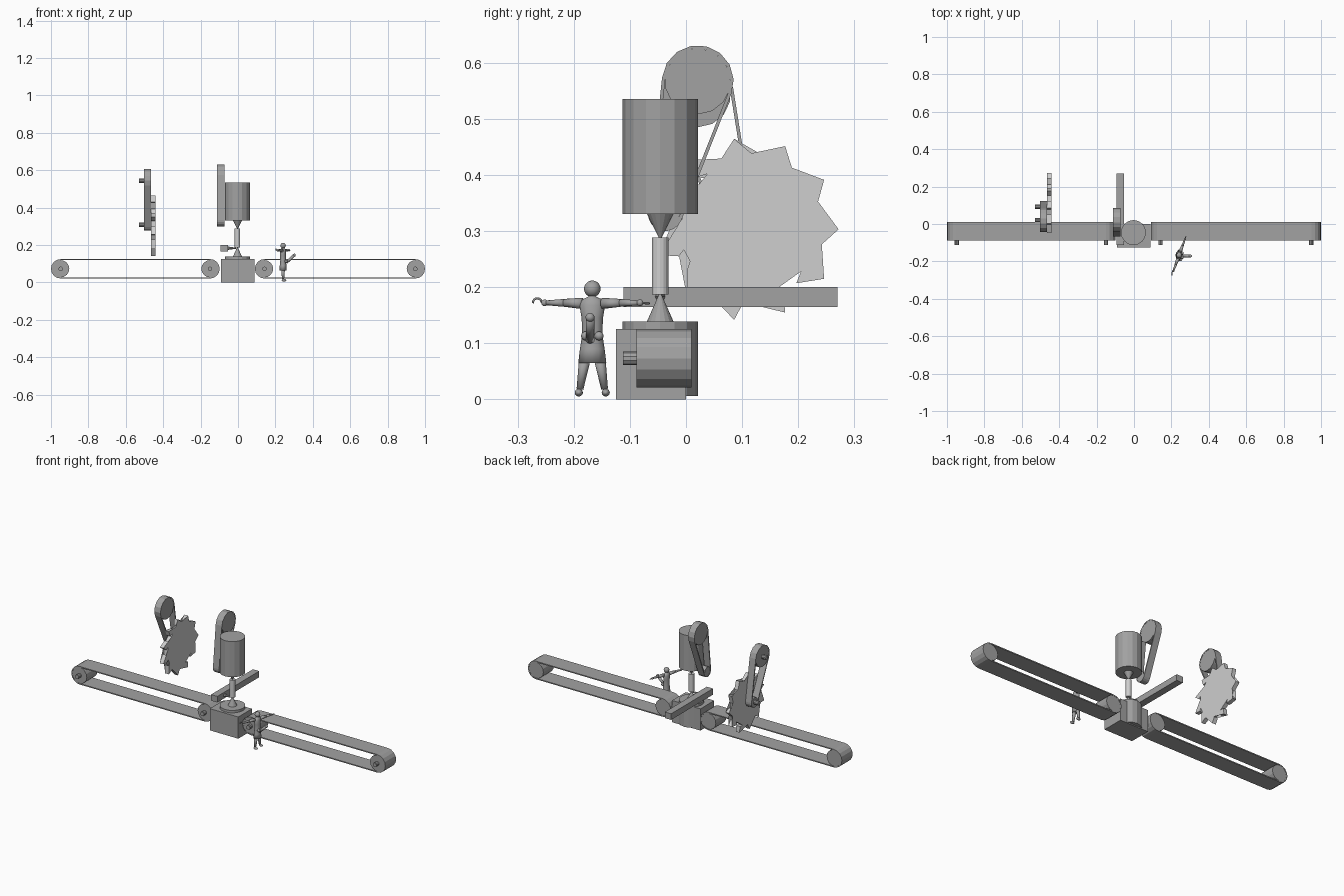
import bpy, bmesh, math
from mathutils import Vector

if "Cube" in bpy.data.objects:
    bpy.data.objects.remove(bpy.data.objects["Cube"])


def material(name, v):
    m = bpy.data.materials.new(name)
    m.diffuse_color = (v, v, v, 1)
    m.use_nodes = True
    m.node_tree.nodes["Principled BSDF"].inputs["Base Color"].default_value = m.diffuse_color
    return m


GREY = material("machine grey", 0.36)
LIGHT = material("bright steel", 0.62)


def finish(name, bm, mat, smooth=False):
    bmesh.ops.recalc_face_normals(bm, faces=bm.faces)
    for f in bm.faces:
        f.smooth = smooth
    me = bpy.data.meshes.new(name)
    bm.to_mesh(me)
    bm.free()
    me.materials.append(mat)
    ob = bpy.data.objects.new(name, me)
    bpy.context.collection.objects.link(ob)
    return ob


def tube(name, p0, p1, r0, r1=None, n=16, mat=GREY, smooth=False):
    """Cylinder or cone between two points."""
    p0, p1 = Vector(p0), Vector(p1)
    d = p1 - p0
    bm = bmesh.new()
    bmesh.ops.create_cone(bm, cap_ends=True, segments=n, radius1=r0,
                          radius2=r0 if r1 is None else r1, depth=d.length)
    ob = finish(name, bm, mat, smooth)
    ob.location = (p0 + p1) / 2
    ob.rotation_euler = d.to_track_quat('Z', 'Y').to_euler()
    return ob


def box(name, lo, hi, mat=GREY):
    bm = bmesh.new()
    bmesh.ops.create_cube(bm, size=1)
    for v in bm.verts:
        v.co = [a + (b - a) * (c + 0.5) for a, b, c in zip(lo, hi, v.co)]
    return finish(name, bm, mat)


def ball(name, c, r, scale=(1, 1, 1)):
    bm = bmesh.new()
    bmesh.ops.create_uvsphere(bm, u_segments=14, v_segments=10, radius=r)
    ob = finish(name, bm, GREY, True)
    ob.location, ob.scale = c, scale
    return ob


def at(axis, a, b, w):
    """Plane coordinates (a, b) plus position w along the axis."""
    return (a, w, b) if axis == 'y' else (w, a, b)


def belt(name, axis, c1, r1, c2, r2, w0, w1, t, n=9):
    """Closed band stretched around two wheels."""
    dx, dz = c2[0] - c1[0], c2[1] - c1[1]
    a = math.atan2(dz, dx)
    phi = math.acos((r1 - r2) / math.hypot(dx, dz))
    path = []
    for i in range(n):
        path.append((c1, r1, a + phi + (2 * math.pi - 2 * phi) * i / (n - 1)))
    for i in range(n):
        path.append((c2, r2, a - phi + 2 * phi * i / (n - 1)))
    bm = bmesh.new()
    rings = []
    for c, r, g in path:
        ring = []
        for rr, w in ((r, w0), (r, w1), (r - t, w1), (r - t, w0)):
            ring.append(bm.verts.new(at(axis, c[0] + rr * math.cos(g),
                                        c[1] + rr * math.sin(g), w)))
        rings.append(ring)
    for i, ring in enumerate(rings):
        nxt = rings[(i + 1) % len(rings)]
        for k in range(4):
            m = (k + 1) % 4
            bm.faces.new((ring[k], ring[m], nxt[m], nxt[k]))
    return finish(name, bm, GREY)


# Two conveyors: belt, end rollers and front shafts
for side, xa, xb in (("left", -0.948, -0.15), ("right", 0.142, 0.948)):
    belt(side + "_conveyor_belt", 'y', (xa, 0.073), 0.052, (xb, 0.073), 0.052,
         -0.088, 0.01, 0.006)
    for i, x in enumerate((xa, xb)):
        tube(f"{side}_roller_{i}", (x, -0.087, 0.073), (x, 0.009, 0.073), 0.046)
        tube(f"{side}_roller_shaft_{i}", (x, -0.112, 0.073), (x, -0.086, 0.073), 0.012, n=10)

# Belt drives: large pulley above, small pulley below
for name, x0, x1, zu, yl, zl in (("lathe", -0.112, -0.073, 0.567, -0.037, 0.331),
                                 ("saw", -0.503, -0.464, 0.544, 0.092, 0.309)):
    up, low = (0.021, zu), (yl, zl)
    belt(name + "_drive_belt", 'x', up, 0.064, low, 0.031, x0, x1, 0.006)
    tube(name + "_large_pulley", at('x', *up, x0 + .001), at('x', *up, x1 - .001), 0.059, n=14)
    tube(name + "_small_pulley", at('x', *low, x0 + .001), at('x', *low, x1 - .001), 0.026, n=12)
    if name == "saw":
        for k, c in enumerate((up, low)):
            tube(f"saw_pulley_shaft_{k}", at('x', *c, -0.53), at('x', *c, x0 + 0.005), 0.012, n=10)

# Circular saw blade with eleven raked teeth
bm = bmesh.new()
outline = []
for i in range(11):
    g = math.tau * i / 11
    for da, r in ((0.09, 0.131), (0, 0.163), (-0.26, 0.13)):
        outline.append((0.109 + r * math.cos(g + da), 0.303 + r * math.sin(g + da)))
face = bm.faces.new([bm.verts.new((-0.465, y, z)) for y, z in reversed(outline)])
ext = bmesh.ops.extrude_face_region(bm, geom=[face])
for e in ext["geom"]:
    if isinstance(e, bmesh.types.BMVert):
        e.co.x = -0.442
finish("saw_blade", bm, LIGHT)

# Vertical lathe: pedestal, spindles, centres and workpiece
LX, LY = -0.003, -0.046
box("lathe_base", (-0.092, -0.125, 0), (0.089, 0, 0.125))
tube("lower_spindle", (LX, LY, 0.006), (LX, LY, 0.139), 0.067)
tube("lower_centre", (LX, LY, 0.138), (LX, LY, 0.19), 0.024, 0.001)
tube("workpiece", (LX, LY, 0.187), (LX, LY, 0.288), 0.015, mat=LIGHT)
tube("upper_centre", (LX, LY, 0.331), (LX, LY, 0.285), 0.024, 0.001)
tube("upper_spindle", (LX, LY, 0.33), (LX, LY, 0.535), 0.067)

# Tool rest bar and cutting bit
box("tool_rest", (-0.094, -0.111, 0.165), (-0.054, 0.27, 0.2))
tube("cutting_bit", (-0.055, LY, 0.183), (-0.01, LY, 0.183), 0.009, 0.003, n=8)

# Worker: torso and coat as stacked oval rings
WX, WY = 0.241, -0.167
profile = ((0.065, .025, .019), (0.09, .022, .018), (0.115, .018, .015), (0.145, .019, .016),
           (0.168, .023, .015), (0.178, .018, .012), (0.183, .007, .007), (0.19, .006, .006))
bm = bmesh.new()
rings = []
for z, ry, rx in profile:
    rings.append([bm.verts.new((WX + rx * math.cos(math.tau * k / 12),
                                WY + ry * math.sin(math.tau * k / 12), z)) for k in range(12)])
for lo, hi in zip(rings, rings[1:]):
    for k in range(12):
        m = (k + 1) % 12
        bm.faces.new((lo[k], lo[m], hi[m], hi[k]))
bm.faces.new(rings[0])
bm.faces.new(rings[-1])
finish("worker_coat", bm, GREY, True)
ball("worker_head", (WX, WY, 0.197), 0.0148)

# Worker limbs, mirrored about the body
for name, s in (("left", 1), ("right", -1)):
    tube(name + "_leg", (WX, WY + s * .012, .08), (WX, WY + s * .022, .018), .011, .006, 10, smooth=True)
    ball(name + "_shoe", (WX + .005, WY + s * .024, .012), .008, (1.6, .9, .85))
    shoulder = (WX + s * .006, WY + s * .018, .171)
    elbow = (WX + s * .018, WY + s * .05, .172)
    hand = (WX + s * .031, WY + s * .085, .172)
    tube(name + "_upper_arm", shoulder, elbow, .01, .007, 10, smooth=True)
    tube(name + "_forearm", elbow, hand, .007, .004, 10, smooth=True)
    ball(name + "_hand", hand, .006)
    ball(name + "_hip_knob", (WX + .016, WY + s * .012, .113), .008)
tube("held_rod", (WX + .031, WY + .085, .172), (WX + .037, -.065, .171), .002, n=8)

# Hook in the other hand
cu = bpy.data.curves.new("hook", 'CURVE')
cu.dimensions = '3D'
cu.bevel_depth = 0.002
cu.bevel_resolution = 1
pts = [(0.208, -0.253, 0.172)]
for i in range(8):
    g = math.radians(10 + 25 * i)
    pts.append((0.203, -0.265 + 0.008 * math.cos(g), 0.172 + 0.008 * math.sin(g)))
sp = cu.splines.new('POLY')
sp.points.add(len(pts) - 1)
for p, c in zip(sp.points, pts):
    p.co = (*c, 1)
cu.materials.append(GREY)
bpy.context.collection.objects.link(bpy.data.objects.new("hook", cu))

# Rounded handle carried at the front
tube("front_handle", (WX + .016, WY - .004, .105), (WX + .06, WY - .004, .146), .0075, n=12, smooth=True)
ball("front_handle_tip", (WX + .06, WY - .004, .146), .008)
